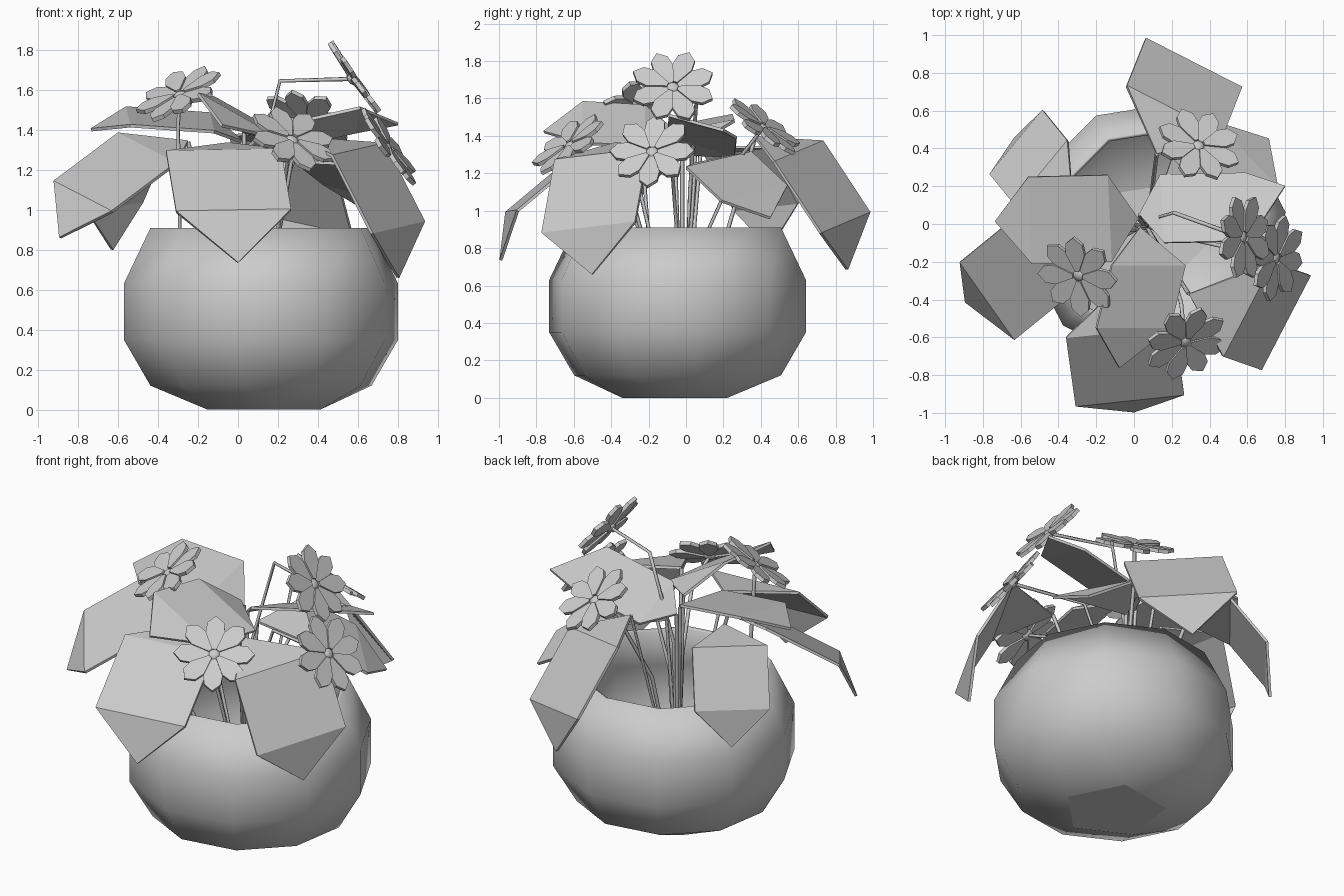
import bpy
import bmesh
import math
from mathutils import Vector, Matrix

cube = bpy.data.objects.get("Cube")
if cube:
    bpy.data.objects.remove(cube, do_unlink=True)

grey = bpy.data.materials.new("plain grey")
grey.use_nodes = True
COLOUR = (0.6, 0.6, 0.6, 1)
grey.diffuse_color = COLOUR
grey.node_tree.nodes["Principled BSDF"].inputs["Base Color"].default_value = COLOUR


def add_object(name, verts, faces, thickness, offset=0.0):
    """Make a thickened, flat-shaded mesh object."""
    mesh = bpy.data.meshes.new(name)
    mesh.from_pydata([tuple(v) for v in verts], [], faces)
    bm = bmesh.new()
    bm.from_mesh(mesh)
    bmesh.ops.recalc_face_normals(bm, faces=bm.faces)
    bm.to_mesh(mesh)
    bm.free()
    mesh.materials.append(grey)
    obj = bpy.data.objects.new(name, mesh)
    bpy.context.collection.objects.link(obj)
    mod = obj.modifiers.new("thickness", 'SOLIDIFY')
    mod.thickness = thickness
    mod.offset = offset
    return obj


# Pot: ten-sided open bowl on a five-sided foot
POT_CENTRE = Vector((0.115, -0.045, 0))
SIDES = 10


def ring(count, radius, z, start):
    """Points of a level polygon around the pot's axis."""
    angles = [math.radians(start) + math.tau * i / count for i in range(count)]
    return [POT_CENTRE + Vector((radius * math.cos(a), radius * math.sin(a), z)) for a in angles]


profile = [(0.56, 0.12), (0.695, 0.35), (0.695, 0.63), (0.56, 0.91)]
verts, faces = [], []
for radius, z in profile:
    verts += ring(SIDES, radius, z, 9)
for row in range(len(profile) - 1):
    for i in range(SIDES):
        j = (i + 1) % SIDES
        low, high = row * SIDES, (row + 1) * SIDES
        faces.append((low + i, low + j, high + j, high + i))
foot = len(verts)
verts += ring(5, 0.3, 0, -9)
for i in range(5):
    here, after = foot + i, foot + (i + 1) % 5
    faces.append((here, after, 2 * i + 1, 2 * i))
    faces.append((here, 2 * i, (2 * i - 1) % SIDES))
faces.append(tuple(range(foot, foot + 5)))
pot = add_object("pot", verts, faces, 0.02, -1)
bpy.ops.object.select_all(action='DESELECT')
pot.select_set(True)
bpy.context.view_layer.objects.active = pot
bpy.ops.object.shade_smooth_by_angle(angle=math.radians(50))
pot.data.polygons[len(faces) - 1].use_smooth = False  # crisp flat foot


def stem(name, points, radius=0.011):
    """A thin four-sided stalk through the points."""
    curve = bpy.data.curves.new(name, 'CURVE')
    curve.dimensions = '3D'
    curve.bevel_depth = radius
    curve.bevel_resolution = 0
    curve.use_fill_caps = True
    line = curve.splines.new('POLY')
    line.points.add(len(points) - 1)
    for p, co in zip(line.points, points):
        p.co = (*co, 1)
    curve.materials.append(grey)
    obj = bpy.data.objects.new(name, curve)
    bpy.context.collection.objects.link(obj)


def leaf(name, base, left, right, run, tip):
    """Six-cornered blade; run leads from each shoulder to its outer corner."""
    base, left, right, run, tip = map(Vector, (base, left, right, run, tip))
    corners = [base, left, left + run, tip, right + run, right]
    add_object(name, corners, [(0, 1, 5), (1, 2, 4, 5), (2, 3, 4)], 0.016)
    root = Vector((0.07, -0.02, 0.12))
    knee = root.lerp(base, 0.55)
    knee.z = 0.8
    stem(name + "_stem", [root, knee, base])


leaf("back_leaf", (0.12, 0.37, 1.39), (-0.04, 0.73, 1.37), (0.47, 0.47, 1.26),
     (0.1, 0.25, -0.38), (0.29, 0.86, 0.685))
leaf("front_leaf", (-0.05, -0.3, 1.33), (-0.36, -0.6, 1.29), (0.215, -0.54, 1.3),
     (0.05, -0.36, -0.3), (0, -0.99, 0.735))
leaf("centre_leaf", (0.03, -0.02, 1.39), (-0.12, -0.22, 1.56), (0.27, -0.22, 1.34),
     (-0.08, -0.33, 0.02), (-0.08, -0.76, 1.42))
leaf("front_left_leaf", (0.29, -0.37, 1.36), (0.47, -0.7, 1.27), (0.73, -0.2, 1.33),
     (0.2, -0.07, -0.39), (0.8, -0.5, 0.66))
leaf("front_right_leaf", (-0.25, -0.06, 1.34), (-0.31, -0.35, 1.23), (-0.6, 0.06, 1.38),
     (-0.32, -0.26, -0.24), (-0.89, -0.41, 0.86))
leaf("right_leaf", (0.02, 0.03, 1.34), (-0.14, 0.26, 1.48), (-0.12, -0.2, 1.39),
     (-0.42, -0.01, 0.03), (-0.735, 0.015, 1.4))
leaf("back_right_leaf", (-0.32, 0.08, 1.34), (-0.63, 0.1, 1.3), (-0.35, 0.44, 1.34),
     (-0.13, 0.16, -0.3), (-0.63, 0.45, 0.8))
leaf("back_left_leaf", (0.1, 0.05, 1.25), (0.2, 0.35, 1.31), (0.53, 0, 1.23),
     (0.23, 0.19, -0.18), (0.71, 0.45, 0.96))
leaf("left_leaf", (0.03, 0.05, 1.3), (0.14, 0.26, 1.29), (0.16, -0.1, 1.41),
     (0.45, 0.01, 0.1), (0.8, 0.2, 1.43))


PETALS = 8
petal_half = [(0.03, 0.012), (0.13, 0.055), (0.19, 0.048)]


def flower(name, centre, normal, bends, spin=0.0):
    """Eight pointed petals around a small button, facing along the normal."""
    centre, normal = Vector(centre), Vector(normal).normalized()
    place = Matrix.Translation(centre) @ normal.to_track_quat('Z', 'Y').to_matrix().to_4x4()
    outline = petal_half + [(0.23, 0)] + [(r, -w) for r, w in reversed(petal_half)]
    verts, faces = [], []
    for i in range(PETALS):
        turn = Matrix.Rotation(math.tau * (i + spin) / PETALS, 4, 'Z')
        start = len(verts)
        verts += [place @ turn @ Vector((r, w, 0.01 * (i % 2) + 0.05 * r)) for r, w in outline]
        faces.append(tuple(reversed(range(start, start + len(outline)))))
    add_object(name + "_petals", verts, faces, 0.022)

    # Domed button in the middle
    bm = bmesh.new()
    bmesh.ops.create_uvsphere(bm, u_segments=10, v_segments=6, radius=0.036)
    bmesh.ops.scale(bm, vec=(1, 1, 0.6), verts=bm.verts)
    bm.transform(place)
    mesh = bpy.data.meshes.new(name + "_button")
    bm.to_mesh(mesh)
    bm.free()
    mesh.shade_smooth()
    mesh.materials.append(grey)
    bpy.context.collection.objects.link(bpy.data.objects.new(name + "_button", mesh))

    stem(name + "_stem", [Vector((0.06, 0, 0.12))] + [Vector(b) for b in bends] + [centre])


flower("right_flower", (-0.29, -0.27, 1.57), (-0.4, -0.4, 0.8),
       [(-0.29, -0.2, 0.85), (-0.3, -0.24, 1.42)])
flower("high_flower", (0.57, -0.07, 1.655), (0.82, 0, 0.57),
       [(0.07, 0.02, 1.1), (0.21, 0.06, 1.645)], 0.5)
flower("left_flower", (0.745, -0.18, 1.31), (0.81, -0.15, 0.57),
       [(0.15, -0.05, 0.9), (0.3, -0.08, 1.3)])
flower("front_flower", (0.27, -0.62, 1.345), (0.35, -0.58, 0.74),
       [(0.2, -0.25, 0.9), (0.25, -0.42, 1.25)])
flower("back_flower", (0.34, 0.41, 1.44), (0.25, 0.55, 0.75),
       [(0.15, 0.12, 0.9), (0.25, 0.3, 1.3)])
